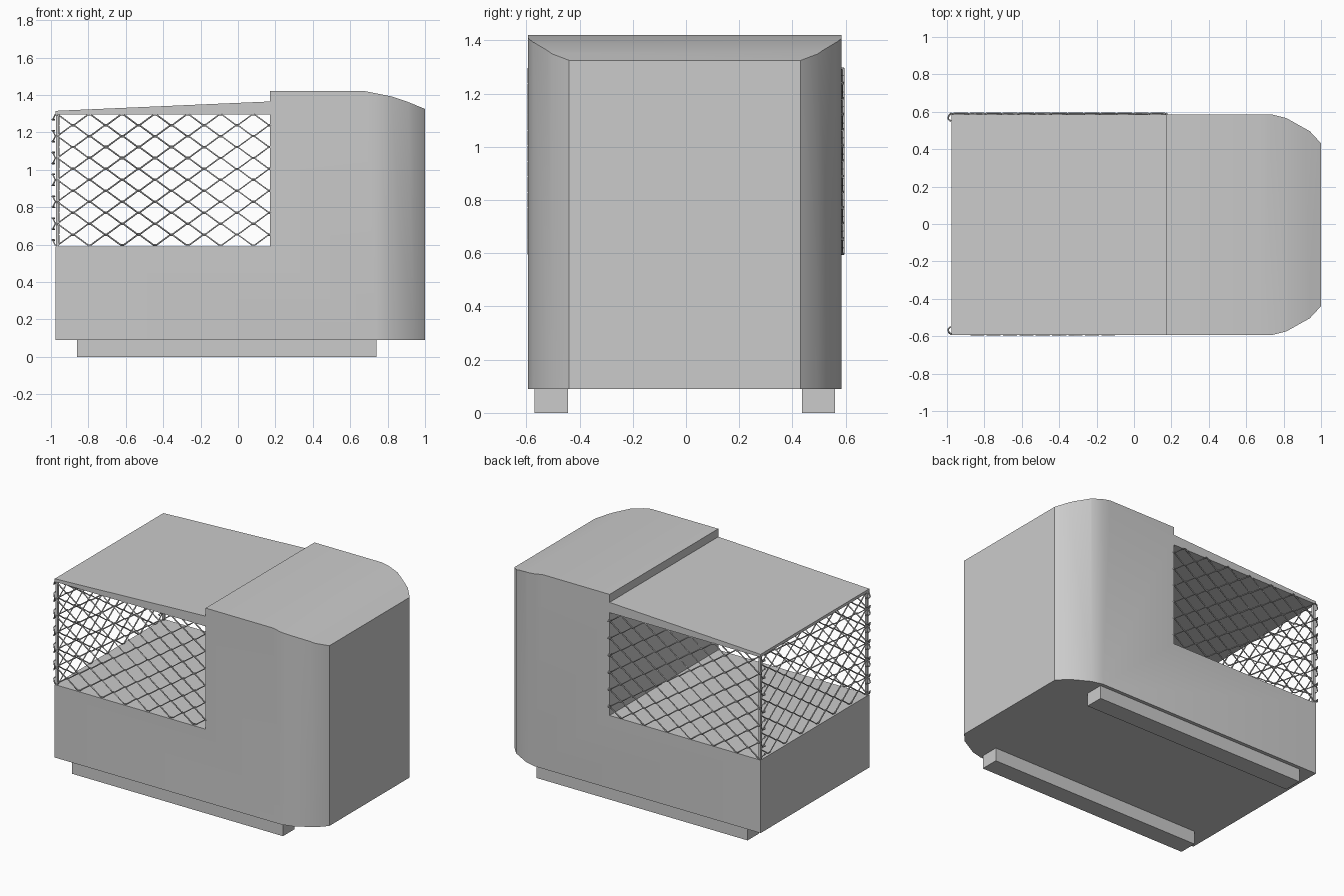
import bpy, bmesh
from mathutils import Vector

if "Cube" in bpy.data.objects:
    bpy.data.objects.remove(bpy.data.objects["Cube"])

YC = -0.004      # body centre line in y
HALF = 0.589     # body half width


def add_object(name, bm):
    bmesh.ops.recalc_face_normals(bm, faces=bm.faces)
    me = bpy.data.meshes.new(name)
    bm.to_mesh(me)
    bm.free()
    ob = bpy.data.objects.new(name, me)
    bpy.context.collection.objects.link(ob)
    return ob


def box(name, lo, hi):
    bm = bmesh.new()
    bmesh.ops.create_cube(bm, size=1)
    for v in bm.verts:
        v.co = [l + (c + 0.5) * (h - l) for c, l, h in zip(v.co, lo, hi)]
    return add_object(name, bm)


# Body: side profile with open cage bay, extruded across the width
profile = [(-0.975, 0.09), (1, 0.09), (1, 1.325), (0.91, 1.362), (0.82, 1.392),
           (0.68, 1.42), (0.17, 1.42), (0.17, 1.365), (-0.975, 1.315),
           (-0.975, 1.295), (0.17, 1.295), (0.17, 0.59), (-0.975, 0.59)]
bm = bmesh.new()
face = bm.faces.new([bm.verts.new((x, YC - HALF, z)) for x, z in profile])
ext = bmesh.ops.extrude_face_region(bm, geom=[face])
bmesh.ops.translate(bm, vec=(0, 2 * HALF, 0),
                    verts=[g for g in ext["geom"] if isinstance(g, bmesh.types.BMVert)])
bmesh.ops.recalc_face_normals(bm, faces=bm.faces)

# Round the two front corners by slicing facets off
corner = [(0.74, HALF), (0.815, 0.57), (0.94, 0.50), (1.0, 0.435)]
for side in (-1, 1):
    for (x0, y0), (x1, y1) in zip(corner, corner[1:]):
        cut = bmesh.ops.bisect_plane(
            bm, geom=bm.verts[:] + bm.edges[:] + bm.faces[:], dist=1e-5,
            plane_co=(x0, YC + side * y0, 0),
            plane_no=Vector((y0 - y1, side * (x1 - x0), 0)).normalized(),
            clear_outer=True)
        bmesh.ops.holes_fill(bm, edges=[e for e in bm.edges if e.is_boundary], sides=0)
body = add_object("body", bm)
bpy.context.view_layer.objects.active = body
body.select_set(True)
bpy.ops.object.shade_smooth_by_angle(angle=0.56)
body.select_set(False)

# Ground runners
for side, name in ((-1, "runner_front"), (1, "runner_back")):
    y0, y1 = sorted((YC + side * 0.44, YC + side * 0.565))
    box(name, (-0.86, y0, 0), (0.74, y1, 0.09))

# Chain-link panels: rows of zigzag wire with alternating phase
PERIOD, ROWS, Z0, Z1 = 0.175, 12, 0.595, 1.297


def link_panel(name, place, start, end, curl=None):
    cu = bpy.data.curves.new(name, 'CURVE')
    cu.dimensions = '3D'
    cu.bevel_depth = 0.0045
    cu.bevel_resolution = 0
    cu.use_fill_caps = True
    step = (Z1 - Z0) / ROWS
    n = round((end - start) / (PERIOD / 2))
    du = (end - start) / n
    for r in range(ROWS):
        zc = Z0 + (r + 0.5) * step
        pts = []
        if curl:
            pts += [(u, zc, w) for u, w in curl]
        for i in range(n + 1):
            s = 1 if (i + r) % 2 else -1
            u, z = start + i * du, zc + s * step * 0.52
            # wire crosses through the panel at each peak
            pts += [(u - 0.008, z - s * 0.004, 0.003 * s), (u + 0.008, z - s * 0.004, -0.003 * s)]
        sp = cu.splines.new('POLY')
        sp.points.add(len(pts) - 1)
        for p, q in zip(sp.points, pts):
            p.co = (*place(*q), 1)
    ob = bpy.data.objects.new(name, cu)
    bpy.context.collection.objects.link(ob)
    bpy.context.view_layer.objects.active = ob
    ob.select_set(True)
    bpy.ops.object.convert(target='MESH')
    ob.select_set(False)


# wire ends curl round the rear posts
hook = [(-0.980, 0.040), (-0.994, 0.026), (-0.990, 0.008)]
link_panel("mesh_front", lambda u, z, w: (u, -0.588 + w, z), -0.97, 0.17, hook)
link_panel("mesh_back", lambda u, z, w: (u, 0.589 - w, z), -0.97, 0.17, hook)
link_panel("mesh_rear", lambda u, z, w: (-0.963 + w, u, z), -0.575, 0.57)

# Slim corner posts of the cage
for y, name in ((YC - 0.577, "post_front"), (YC + 0.577, "post_back")):
    box(name, (-0.973, y - 0.008, 0.585), (-0.957, y + 0.008, 1.30))
